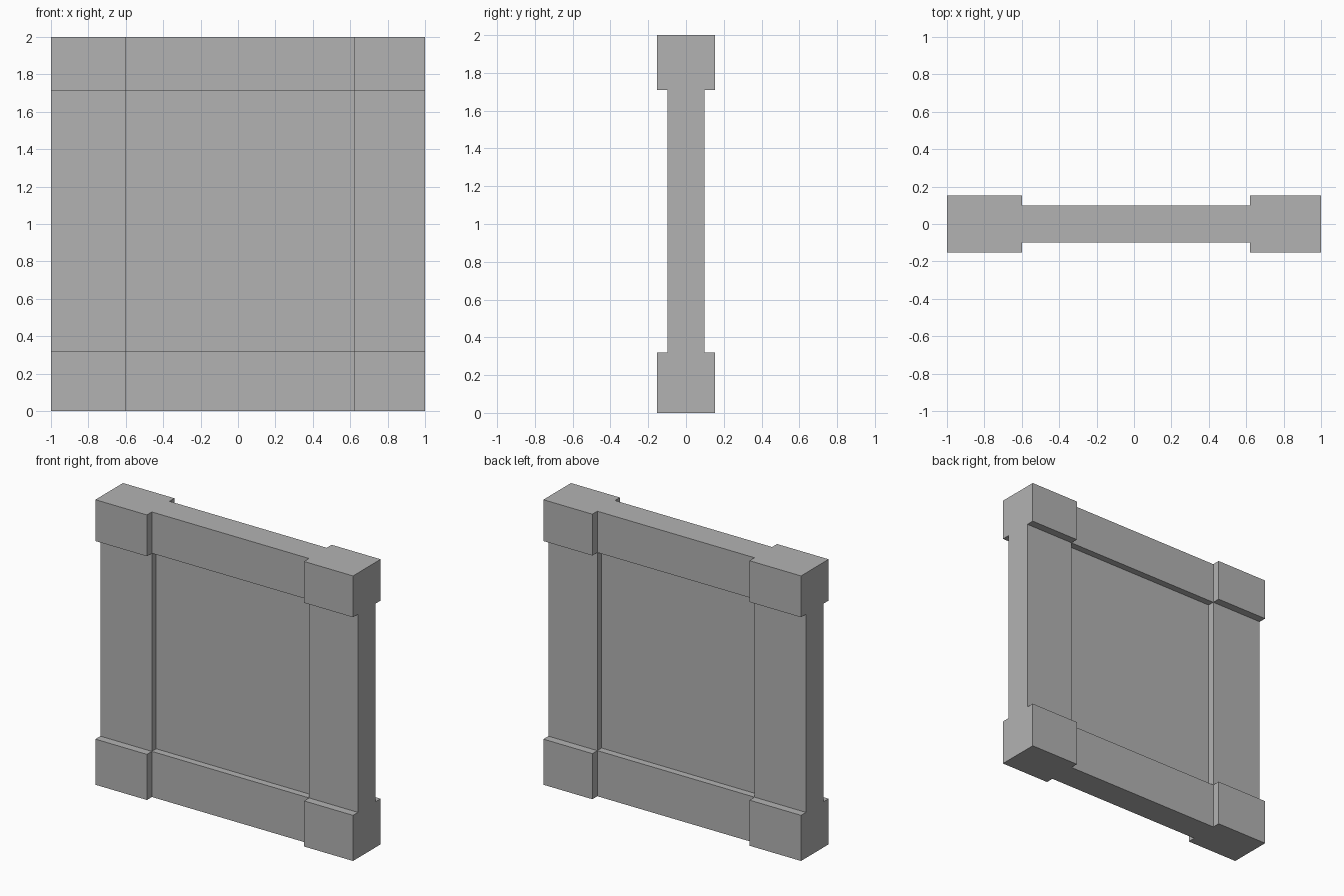
import bpy
import bmesh
from mathutils import Vector

cube = bpy.data.objects.get("Cube")
if cube:
    bpy.data.objects.remove(cube, do_unlink=True)

# Plain grey finish
grey = bpy.data.materials.new("plain grey")
grey.use_nodes = True
color = (0.45, 0.45, 0.45, 1.0)
grey.diffuse_color = color
grey.node_tree.nodes["Principled BSDF"].inputs["Base Color"].default_value = color


def block(name, xs, zs, half_depth):
    """Add a box spanning xs and zs, centred in depth."""
    low = Vector((xs[0], -half_depth, zs[0]))
    high = Vector((xs[1], half_depth, zs[1]))
    bm = bmesh.new()
    bmesh.ops.create_cube(bm, size=1)
    bmesh.ops.scale(bm, vec=high - low, verts=bm.verts)
    bmesh.ops.translate(bm, vec=(low + high) / 2, verts=bm.verts)
    mesh = bpy.data.meshes.new(name)
    bm.to_mesh(mesh)
    bm.free()
    mesh.materials.append(grey)
    bpy.context.collection.objects.link(bpy.data.objects.new(name, mesh))


# Column and row spans of the framed panel
columns = {"right": (-1, -0.6), "middle": (-0.6, 0.62), "left": (0.62, 1)}
rows = {"bottom": (0, 0.32), "middle": (0.32, 1.71), "top": (1.71, 2)}
CORNER, RAIL, PANEL = 0.153, 0.098, 0.05

# Thick corner blocks, thinner rails and posts, recessed centre panel
for side, xs in columns.items():
    for level, zs in rows.items():
        if side == level:
            block("centre_panel", xs, zs, PANEL)
        elif side == "middle":
            block(f"{level}_rail", xs, zs, RAIL)
        elif level == "middle":
            block(f"{side}_post", xs, zs, RAIL)
        else:
            block(f"{level}_{side}_corner_block", xs, zs, CORNER)
